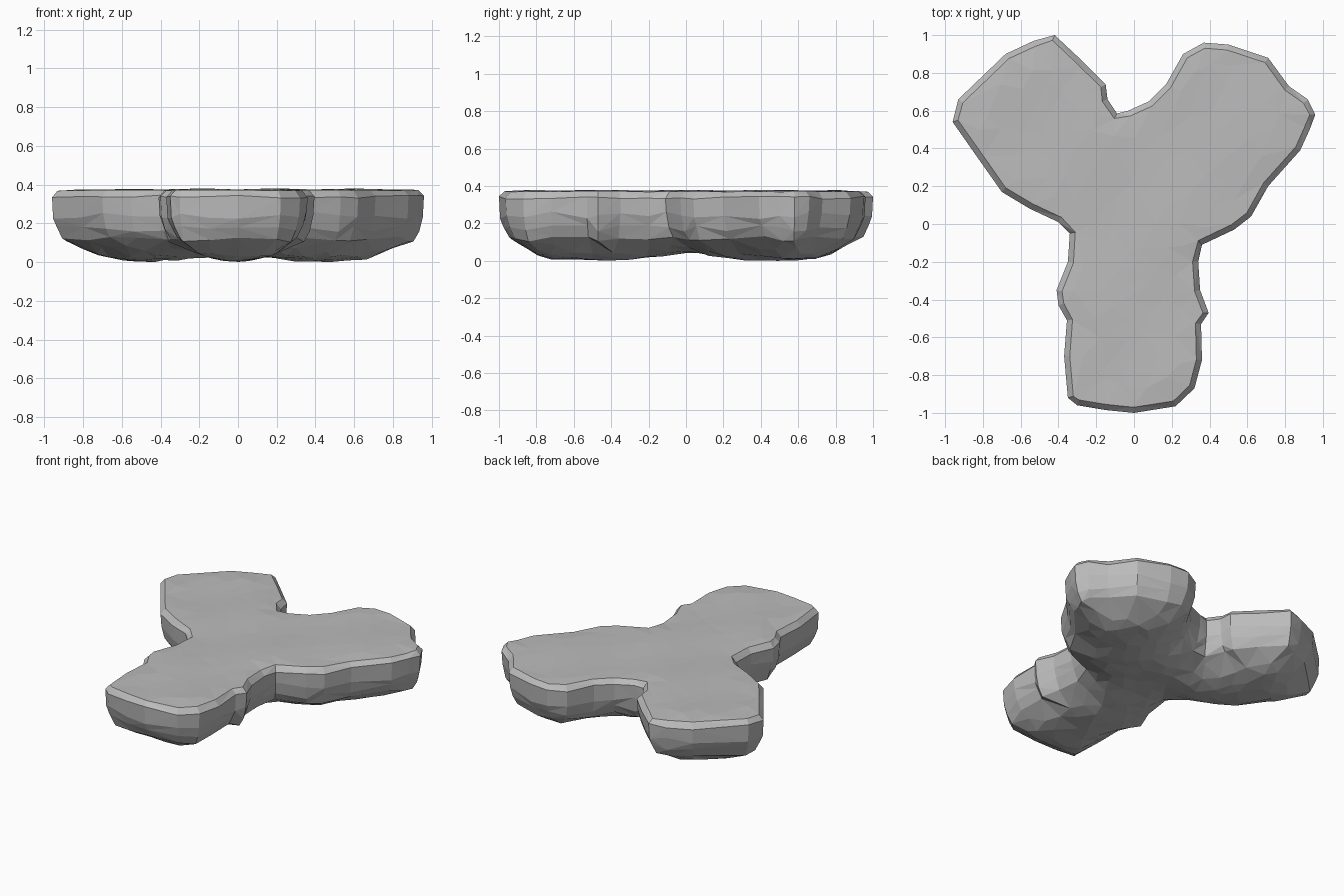
import bpy
import bmesh
import math
import random
from mathutils import Vector
from mathutils.geometry import delaunay_2d_cdt, intersect_point_line

random.seed(4)
if "Cube" in bpy.data.objects:
    bpy.data.objects.remove(bpy.data.objects["Cube"], do_unlink=True)

# Plan outline, one run of points per arm, counter-clockwise
right_arm = [(-.42, 1), (-.53, .97), (-.68, .9), (-.93, .66), (-.96, .54), (-.82, .34),
             (-.7, .17), (-.55, .08), (-.4, .01), (-.34, -.05)]
front_arm = [(-.35, -.2), (-.41, -.35), (-.4, -.43), (-.355, -.51), (-.37, -.7), (-.35, -.92),
             (-.3, -.96), (-.15, -.985), (0, -1), (.22, -.965), (.32, -.87), (.36, -.72),
             (.355, -.53), (.395, -.47), (.35, -.35), (.34, -.2), (.36, -.11)]
left_arm = [(.53, -.03), (.62, .04), (.71, .2), (.88, .39), (.93, .5), (.96, .58), (.92, .66),
            (.82, .73), (.71, .88), (.5, .95), (.37, .96), (.26, .9), (.17, .74), (.08, .65)]
rear_notch = [(-.03, .6), (-.09, .585), (-.14, .66), (-.15, .74), (-.27, .86)]
outline = [Vector(p) for p in right_arm + front_arm + left_arm + rear_notch]
count = len(outline)


def inset(depth):
    """Move every outline point inward along its averaged edge normal."""
    ring = []
    for i, point in enumerate(outline):
        along = (outline[(i + 1) % count] - outline[i - 1]).normalized()
        ring.append(point + Vector((-along.y, along.x)) * depth)
    return ring


def edge_distance(point):
    best = math.inf
    for i in range(count):
        a, b = outline[i - 1], outline[i]
        near, t = intersect_point_line(point, a, b)
        near = a.lerp(b, min(max(t, 0), 1))
        best = min(best, (point - near.to_2d()).length)
    return best


def is_inside(point):
    inside = False
    for i in range(count):
        a, b = outline[i - 1], outline[i]
        if (a.y > point.y) != (b.y > point.y):
            if point.x < a.x + (point.y - a.y) * (b.x - a.x) / (b.y - a.y):
                inside = not inside
    return inside


def underside_height(point):
    """Rounded belly that lifts a little where the three arms meet."""
    depth = edge_distance(point)
    roundness = max(0, 1 - depth / .36)
    lift = .045 * math.exp(-(point - Vector((0, .12))).length_squared / .06)
    return .012 + .17 * roundness ** 2.3 + lift + random.uniform(-.006, .006)


def top_height(point):
    wave = .005 * math.sin(point.x * 8) * math.cos(point.y * 7)
    return .382 + wave


def add_ring(bm, depth, height, jitter):
    return [bm.verts.new((p.x, p.y, height + random.uniform(-jitter, jitter)))
            for p in inset(depth)]


def bridge(bm, upper, lower):
    """Triangulated wall band between two rings."""
    for i in range(count):
        j = (i + 1) % count
        if random.random() < .5:
            bm.faces.new((upper[i], lower[i], lower[j]))
            bm.faces.new((upper[i], lower[j], upper[j]))
        else:
            bm.faces.new((upper[i], lower[i], upper[j]))
            bm.faces.new((upper[j], lower[i], lower[j]))


def cap(bm, ring, spacing, margin, height_rule):
    """Fill a ring with irregular triangles set to a height rule."""
    points = [v.co.to_2d() for v in ring]
    steps = int(1 / spacing)
    for row in range(-steps, steps + 1):
        for column in range(-steps, steps + 1):
            p = Vector((column + row % 2 / 2, row)) * spacing
            p += Vector((random.uniform(-1, 1), random.uniform(-1, 1))) * spacing * .25
            if is_inside(p) and edge_distance(p) > margin:
                points.append(p)
    coords, _, faces, source, _, _ = delaunay_2d_cdt(
        points, [], [list(range(count))], 1, 1e-5)
    verts = []
    for co, origin in zip(coords, source):
        if origin and origin[0] < count:
            verts.append(ring[origin[0]])
        else:
            verts.append(bm.verts.new((co.x, co.y, height_rule(co))))
    for face in faces:
        bm.faces.new([verts[i] for i in face])


# Stone: flat top, steep faceted wall and rounded underside
bm = bmesh.new()
bands = [(.03, .378, .003), (0, .345, .008), (.006, .25, .02), (.025, .18, .018), (.055, .125, .015)]
rings = [add_ring(bm, *band) for band in bands]
for upper, lower in zip(rings, rings[1:]):
    bridge(bm, upper, lower)
cap(bm, rings[0], .12, .08, top_height)
cap(bm, rings[-1], .1, .1, underside_height)
bmesh.ops.recalc_face_normals(bm, faces=bm.faces)
lowest = min(v.co.z for v in bm.verts)
bmesh.ops.translate(bm, verts=bm.verts, vec=(0, 0, -lowest))

mesh = bpy.data.meshes.new("three_armed_stone")
bm.to_mesh(mesh)
bm.free()
stone = bpy.data.objects.new("three_armed_stone", mesh)
bpy.context.collection.objects.link(stone)

# Stone colour
grey = bpy.data.materials.new("stone_grey")
grey.use_nodes = True
grey.diffuse_color = (.5, .5, .5, 1)
grey.node_tree.nodes["Principled BSDF"].inputs["Base Color"].default_value = (.5, .5, .5, 1)
mesh.materials.append(grey)
